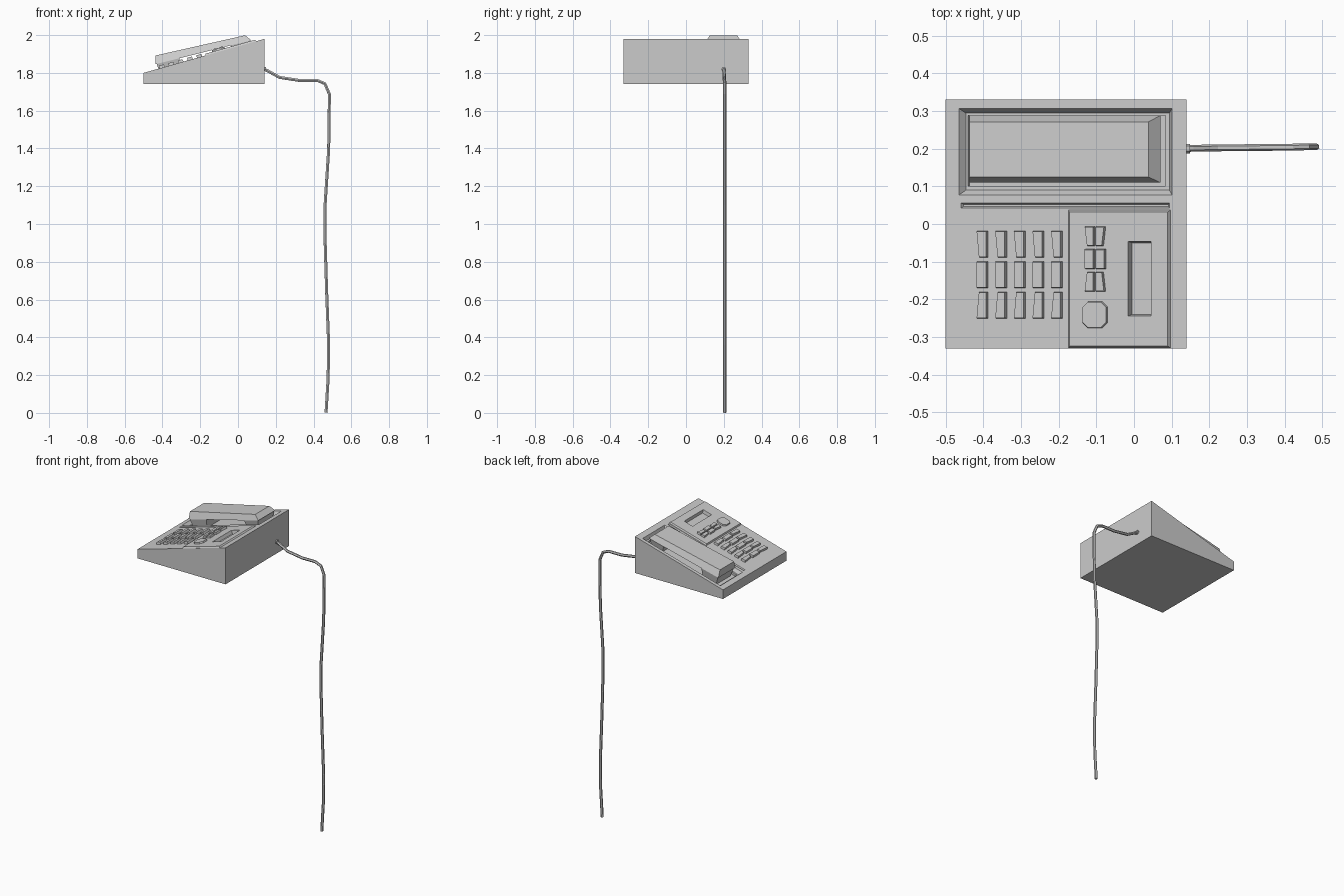
import bpy, bmesh, math
from mathutils import Vector

if "Cube" in bpy.data.objects:
    bpy.data.objects.remove(bpy.data.objects["Cube"])

X0, X1, YH = -0.5, 0.14, 0.33
ZB, ZL, ZR = 1.74, 1.80, 1.98
ANG = math.atan2(ZR - ZL, X1 - X0)
S, C = math.sin(ANG), math.cos(ANG)


def on_slope(x, y, w):
    """Point at height w above the sloping top."""
    return Vector((x - w * S, y, ZL + (x - X0) * S / C + w * C))


def loft(name, low, high):
    """Closed solid between two matching outlines."""
    bm = bmesh.new()
    a = [bm.verts.new(p) for p in low]
    b = [bm.verts.new(p) for p in high]
    n = len(a)
    bm.faces.new(a[::-1])
    bm.faces.new(b)
    for i in range(n):
        j = (i + 1) % n
        bm.faces.new((a[i], a[j], b[j], b[i]))
    bmesh.ops.recalc_face_normals(bm, faces=bm.faces)
    me = bpy.data.meshes.new(name)
    bm.to_mesh(me)
    bm.free()
    ob = bpy.data.objects.new(name, me)
    bpy.context.collection.objects.link(ob)
    return ob


def rect(x0, x1, y0, y1):
    return [(x0, y0), (x1, y0), (x1, y1), (x0, y1)]


def raised(name, outline, w0, w1, inset=0.0):
    """Block on the slope, tapering (or flaring, inset < 0) upward."""
    cx = sum(p[0] for p in outline) / len(outline)
    cy = sum(p[1] for p in outline) / len(outline)
    top = [(x - inset * math.copysign(1, x - cx), y - inset * math.copysign(1, y - cy))
           for x, y in outline]
    return loft(name, [on_slope(x, y, w0) for x, y in outline],
                [on_slope(x, y, w1) for x, y in top])


def cut(target, cutter):
    mod = target.modifiers.new("cut", 'BOOLEAN')
    mod.operation = 'DIFFERENCE'
    mod.solver = 'EXACT'
    mod.object = cutter
    bpy.context.view_layer.objects.active = target
    bpy.ops.object.modifier_apply(modifier=mod.name)


# Wedge body
profile = [(X0, ZB), (X1, ZB), (X1, ZR), (X0, ZL)]
body = loft("body", [(x, -YH, z) for x, z in profile],
            [(x, YH, z) for x, z in profile])

# Raised control panel
panel = raised("control_panel", rect(-0.175, 0.098, -0.33, 0.038), -0.002, 0.009, 0.006)

# Cradle recess, its inner well, divider groove and display window
cradle = raised("cradle_cutter", rect(-0.452, 0.088, 0.09, 0.294), -0.022, 0.012, -0.02)
well = raised("well_cutter", rect(-0.447, 0.078, 0.101, 0.288), -0.036, -0.01)
groove = raised("groove_cutter", rect(-0.455, 0.09, 0.046, 0.052), -0.007, 0.004, -0.006)
window = raised("window_cutter", rect(-0.009, 0.044, -0.24, -0.05), -0.012, 0.02, -0.006)
for c in (cradle, well, groove, window):
    cut(body, c)
cut(panel, window)
for c in (cradle, well, groove, window):
    bpy.data.objects.remove(c)


def key_outline(x0, x1, y0, y1, row, side):
    """Key whose outer side leans in on the first and last rows."""
    pts = rect(x0, x1, y0, y1)
    far = {0: (0, 1), 2: (0, 1)}.get(row)
    if far:
        i = far[0] if side < 0 else far[1]
        if row == 0:
            i = 3 - i
        pts[i] = (pts[i][0] - side * 0.006, pts[i][1])
    return pts


# Dial keys
for r in range(3):
    y1 = -0.018 - r * 0.081
    for c in range(5):
        x0 = -0.416 + c * 0.0495
        raised(f"dial_key_{r}_{c}", key_outline(x0, x0 + 0.029, y1 - 0.071, y1, 2 - r, -1),
               -0.002, 0.014, 0.002)

# Function keys in two columns
for r in range(3):
    y1 = -0.006 - r * 0.0605
    for c, x0 in enumerate((-0.127, -0.098)):
        raised(f"function_key_{r}_{c}",
               key_outline(x0, x0 + 0.026, y1 - 0.053, y1, 2 - r, c * 2 - 1),
               0.005, 0.022, 0.002)

# Large button with clipped corners
bx0, bx1, by0, by1, k = -0.135, -0.067, -0.277, -0.205, 0.015
raised("large_button",
       [(bx0 + k, by0), (bx1 - k, by0), (bx1, by0 + k), (bx1, by1 - k),
        (bx1 - k, by1), (bx0 + k, by1), (bx0, by1 - k), (bx0, by0 + k)],
       0.005, 0.018, 0.002)


def tilted(x0, x1, y0, y1, z0, z1):
    return [(x0, y0, z0), (x1, y0, z1), (x1, y1, z1), (x0, y1, z0)]


# Handset grip with ear and mouth pieces reaching into the cradle
loft("handset_grip", tilted(-0.437, 0.07, 0.11, 0.288, 1.846, 1.972),
     tilted(-0.437, 0.038, 0.125, 0.271, 1.892, 1.999))
for name, xa, xb in (("mouthpiece", -0.432, -0.31), ("earpiece", -0.04, 0.064)):
    z = lambda x: 1.85 + (x + 0.437) * 0.2485
    low = [on_slope(x, y, -0.034) for x, y in rect(xa + 0.012, xb - 0.012, 0.125, 0.273)]
    loft(name, low, tilted(xa, xb, 0.113, 0.285, z(xa), z(xb)))

# Cord plug
ring = [(0.2 + 0.013 * math.cos(a), 1.82 + 0.013 * math.sin(a))
        for a in (i * math.pi / 3 for i in range(6))]
loft("cord_plug", [(0.13, y, z) for y, z in ring], [(0.148, y, z) for y, z in ring])

# Hanging cord
path = [(0.135, 1.82), (0.155, 1.812), (0.22, 1.776), (0.325, 1.76), (0.42, 1.76),
        (0.46, 1.743), (0.484, 1.687), (0.48, 1.395), (0.461, 1.10), (0.46, 0.95),
        (0.469, 0.65), (0.48, 0.36), (0.477, 0.18), (0.466, 0.001)]
cu = bpy.data.curves.new("cord", 'CURVE')
cu.dimensions = '3D'
cu.bevel_depth = 0.009
cu.bevel_resolution = 1
cu.use_fill_caps = True
sp = cu.splines.new('POLY')
sp.points.add(len(path) - 1)
for i, (p, (x, z)) in enumerate(zip(sp.points, path)):
    p.co = (x, 0.2 + min(i, 5) * 0.001, z, 1)
sp.use_smooth = False
bpy.context.collection.objects.link(bpy.data.objects.new("cord", cu))
